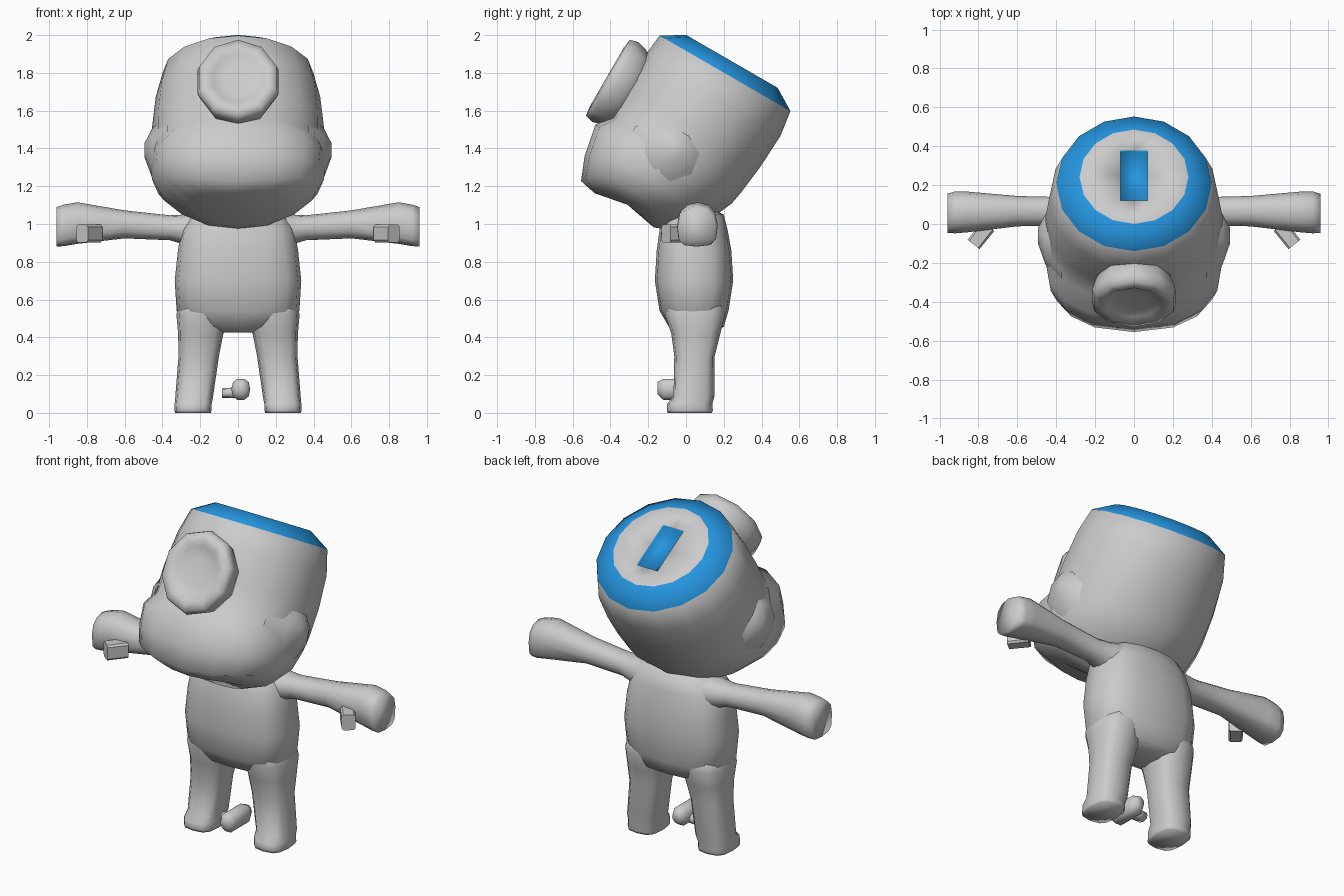
import bpy, bmesh, math
from mathutils import Vector

cube = bpy.data.objects.get("Cube")
if cube:
    bpy.data.objects.remove(cube)


def material(name, rgb):
    m = bpy.data.materials.new(name)
    m.use_nodes = True
    m.diffuse_color = (*rgb, 1)
    m.node_tree.nodes["Principled BSDF"].inputs["Base Color"].default_value = (*rgb, 1)
    return m


GREY = material("soft grey", (0.6, 0.6, 0.6))
BLUE = material("bright blue", (0.018, 0.3, 0.74))
TILT = -math.pi / 6


def signed_pow(c, p):
    c = round(c, 6)
    return math.copysign(abs(c) ** (2 / p), c)


def loft(name, rings, n=12, place=lambda u, v, t: (u, v, t), blue=(), tilt=0, angle=100, phase=0):
    """Skin rounded sections (t, u centre, v centre, u radius, v radius, squareness).
    Squareness may be a pair, for the negative and the positive v half."""
    bm = bmesh.new()
    loops = []
    for t, cu, cv, ru, rv, p in rings:
        low, high = p if isinstance(p, tuple) else (p, p)
        loop = []
        for i in range(n):
            a = 2 * math.pi * i / n + phase
            q = low if math.sin(a) < 0 else high
            u = cu + ru * signed_pow(math.cos(a), q)
            v = cv + rv * signed_pow(math.sin(a), q)
            loop.append(bm.verts.new(place(u, v, t)))
        loops.append(loop)
    for k, (lo, hi) in enumerate(zip(loops, loops[1:])):
        for i in range(n):
            j = (i + 1) % n
            f = bm.faces.new((lo[i], lo[j], hi[j], hi[i]))
            f.material_index = int(k in blue)
    bm.faces.new(loops[0][::-1])
    bm.faces.new(loops[-1]).material_index = int(len(rings) - 1 in blue)
    bmesh.ops.remove_doubles(bm, verts=bm.verts, dist=0.0005)
    bmesh.ops.recalc_face_normals(bm, faces=bm.faces)
    mesh = bpy.data.meshes.new(name)
    bm.to_mesh(mesh)
    bm.free()
    mesh.materials.append(GREY)
    if blue:
        mesh.materials.append(BLUE)
    obj = bpy.data.objects.new(name, mesh)
    bpy.context.collection.objects.link(obj)
    obj.rotation_euler.x = tilt
    bpy.ops.object.select_all(action="DESELECT")
    obj.select_set(True)
    bpy.context.view_layer.objects.active = obj
    bpy.ops.object.shade_smooth_by_angle(angle=math.radians(angle))


def span(t, front, back, half_width, p=2.0):
    """Section centred on x, given its front and back limits."""
    return (t, 0, (front + back) / 2, half_width, (back - front) / 2, p)


def keel(u, v, t):
    """Raise the sides of the jaw so that its underside is a rounded keel."""
    fade = min(1, max(0, (1.08 - t) / 0.3))
    return u, v, t + 0.55 * u * u * fade


# Head: tilted back, boxy muzzle below, blue rim and recessed slot on top
SQUARE = 1e6
MUZZLE = (2.6, 2.0)
loft("head", [
    span(0.765, -1.0, -0.64, 0.25, MUZZLE),
    span(0.785, -1.095, -0.585, 0.42, MUZZLE),
    span(0.91, -1.145, -0.42, 0.455, MUZZLE),
    span(1.08, -1.178, -0.345, 0.465, MUZZLE),
    span(1.16, -1.13, -0.33, 0.455, (2.2, 2.1)),
    span(1.33, -1.14, -0.31, 0.455, 2.1),
    span(1.52, -1.135, -0.30, 0.435, 2.1),
    span(1.66, -1.12, -0.32, 0.40),
    span(1.733, -1.0, -0.44, 0.28),
    span(1.733, -0.86, -0.565, 0.07, SQUARE),
    span(1.715, -0.86, -0.565, 0.07, SQUARE),
], n=16, place=keel, blue=(7, 9, 10), tilt=TILT)

# Single round eye with a raised rim and shallow lens
loft("eye", [(t, 0, 1.33, r * 0.92, r, 2) for t, r in (
    (1.07, 0.2), (1.15, 0.23), (1.2, 0.244), (1.245, 0.232),
    (1.252, 0.18), (1.235, 0.15), (1.225, 0.09))],
    n=10, place=lambda u, v, t: (u, -t, v), tilt=TILT, phase=math.pi / 2)

# Torso
loft("torso", [
    span(0.425, -0.03, 0.14, 0.12),
    span(0.455, -0.09, 0.2, 0.25, 2.5),
    span(0.54, -0.14, 0.225, 0.325, 2.8),
    span(0.70, -0.165, 0.25, 0.335, 2.8),
    span(0.86, -0.155, 0.24, 0.318, 2.8),
    span(0.97, -0.14, 0.22, 0.3, 2.6),
    span(1.05, -0.11, 0.2, 0.25, 2.3),
    span(1.09, -0.05, 0.12, 0.14),
], n=16)

# Limbs and cheeks, mirrored
HAND = (3.5, 2.3)
for side, word in ((1, "left"), (-1, "right")):
    def sideways(u, v, t):
        return side * t, u, v

    loft(word + "_cheek", [
        (0.37, -0.1, 1.36, 0.24, 0.22, 2),
        (0.455, -0.08, 1.375, 0.13, 0.13, 2),
        (0.494, -0.06, 1.39, 0.04, 0.04, 2),
    ], n=8, place=sideways)
    loft(word + "_leg", [
        (0.0, side * 0.238, 0.02, 0.094, 0.117, 3),
        (0.015, side * 0.238, 0.02, 0.099, 0.122, 3),
        (0.05, side * 0.237, 0.02, 0.098, 0.12, 3),
        (0.085, side * 0.232, 0.042, 0.1, 0.108, 3),
        (0.30, side * 0.208, 0.045, 0.107, 0.107, 3),
        (0.42, side * 0.197, 0.052, 0.12, 0.13, 3),
        (0.52, side * 0.19, 0.048, 0.136, 0.16, 2.7),
        (0.62, side * 0.175, 0.045, 0.13, 0.15, 2.4),
    ], n=12)
    loft(word + "_arm", [
        (0.18, 0.06, 0.97, 0.12, 0.1, 2.2),
        (0.28, 0.065, 0.97, 0.09, 0.08, 2.2),
        (0.36, 0.066, 0.98, 0.072, 0.066, 2.2),
        (0.60, 0.066, 0.998, 0.078, 0.074, 2.2),
        (0.85, 0.062, 1.005, 0.104, 0.11, HAND),
        (0.92, 0.06, 0.993, 0.108, 0.11, HAND),
        (0.96, 0.055, 0.985, 0.1, 0.105, HAND),
    ], n=12, place=sideways)
    # Thumb: a short block angled forward and outward
    base, tip = Vector((0.75, -0.01)), Vector((0.825, -0.105))
    loft(word + "_thumb", [
        (0.0, 0, 0, 0.042, 0.048, 6),
        (1.0, 0, 0, 0.04, 0.048, 6),
    ], n=8, phase=math.pi / 8, angle=40, place=lambda u, v, t: (
        side * (base.lerp(tip, t).x + u * 0.78), base.lerp(tip, t).y + u * 0.62, 0.95 + v))

# Small loose knob between the feet, with a side stub
loft("knob", [
    (0.0, 0.015, 0.13, 0.03, 0.035, 2),
    (0.03, 0.015, 0.125, 0.05, 0.058, 2.4),
    (0.18, 0.015, 0.125, 0.05, 0.058, 2.4),
    (0.22, 0.015, 0.13, 0.03, 0.035, 2),
], n=10, place=lambda u, v, t: (u, t - 0.15, v))
loft("knob_stub", [
    (-0.085, -0.02, 0.105, 0.035, 0.025, 3),
    (0.0, -0.02, 0.108, 0.035, 0.028, 3),
], n=8, place=lambda u, v, t: (t, u, v))
